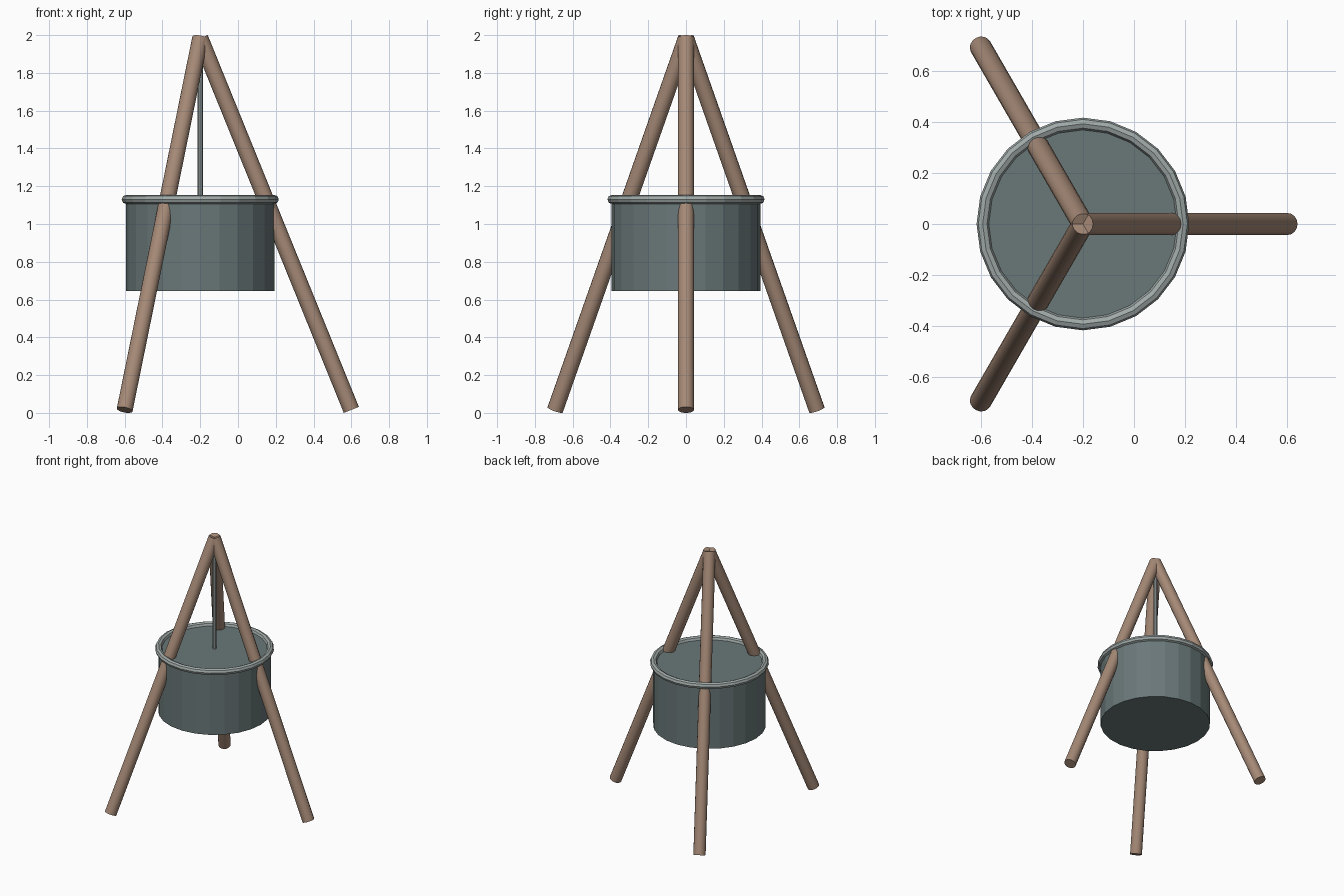
import bpy
from math import radians, sin, cos
from mathutils import Vector

cube = bpy.data.objects.get("Cube")
if cube:
    bpy.data.objects.remove(cube, do_unlink=True)


def material(name, rgb):
    mat = bpy.data.materials.new(name)
    mat.use_nodes = True
    colour = (*rgb, 1)
    mat.diffuse_color = colour
    mat.node_tree.nodes["Principled BSDF"].inputs["Base Color"].default_value = colour
    return mat


wood = material("brown wood", (0.376, 0.25, 0.181))
iron = material("dark iron", (0.144, 0.188, 0.191))
steel = material("light steel", (0.35, 0.40, 0.39))


def finish(name, mat):
    obj = bpy.context.object
    obj.name = name
    obj.data.materials.append(mat)
    return obj


def rod(name, start, end, radius, sides, mat):
    """Closed cylinder between two points."""
    start, end = Vector(start), Vector(end)
    axis = end - start
    bpy.ops.mesh.primitive_cylinder_add(
        vertices=sides, radius=radius, depth=axis.length,
        location=(start + end) / 2,
        rotation=axis.to_track_quat('Z', 'Y').to_euler())
    return finish(name, mat)


CENTRE_X = -0.2
SPREAD = 0.8
LEG_RADIUS = 0.043
RIM_Z = 1.13

# Three poles leaning together at the top
apex = (CENTRE_X, 0, 1.984)
for name, degrees in (("left_leg", 0), ("back_leg", 120), ("front_leg", 240)):
    a = radians(degrees)
    foot = (CENTRE_X + SPREAD * cos(a), SPREAD * sin(a), 0.016)
    leg = rod(name, foot, apex, LEG_RADIUS, 16, wood)
    bpy.ops.object.shade_smooth_by_angle(angle=radians(30))

# Faceted pot with a closed top
rod("pot", (CENTRE_X, 0, 0.645), (CENTRE_X, 0, RIM_Z), 0.394, 24, iron)

# Rim around the pot's mouth
bpy.ops.mesh.primitive_torus_add(
    location=(CENTRE_X, 0, RIM_Z), major_radius=0.392, minor_radius=0.024,
    major_segments=24, minor_segments=8)
finish("pot_rim", steel)

# Hanging rod from the apex to the pot
rod("hanging_rod", (CENTRE_X, 0, RIM_Z - 0.02), (CENTRE_X, 0, 1.95), 0.014, 8, steel)
